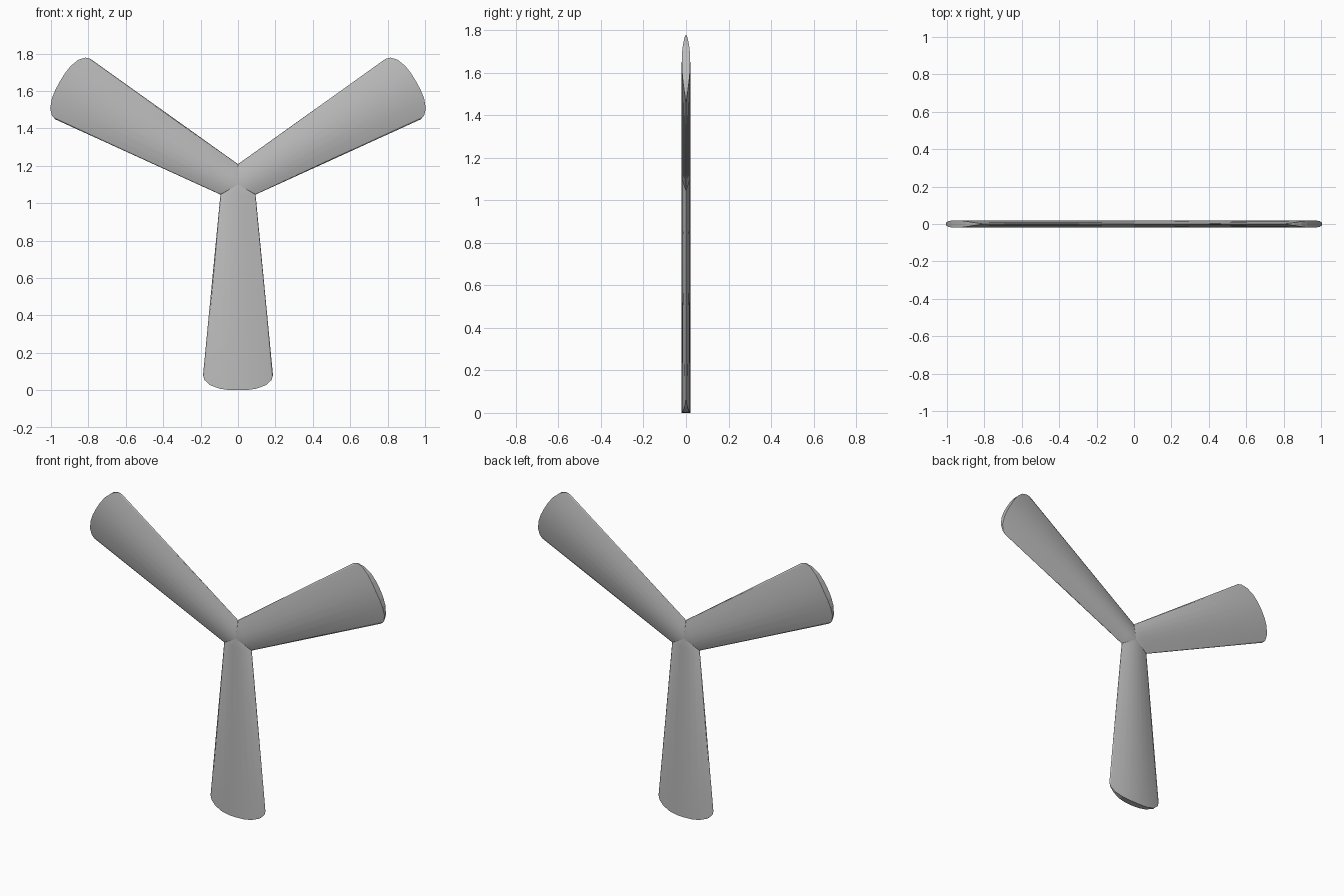
import bpy, bmesh, math
from mathutils import Matrix, Vector

cube = bpy.data.objects.get("Cube")
if cube:
    bpy.data.objects.remove(cube)

HUB_Z = 1.1        # height of the hub centre
THICK = 0.02       # half thickness along the ridge
STATIONS = [-1, -0.96, -0.8, -0.53, -0.27, 0, 0.27, 0.53, 0.8, 0.96, 1]

grey = bpy.data.materials.new("plain grey")
grey.use_nodes = True
colour = (0.5, 0.5, 0.5, 1)
grey.diffuse_color = colour
grey.node_tree.nodes["Principled BSDF"].inputs["Base Color"].default_value = colour

bm = bmesh.new()


def row(turn, half_width, radius, side):
    """One lens-shaped half section across an arm."""
    verts = []
    for t in STATIONS:
        y = side * THICK * (1 - t * t)
        p = turn @ Vector((t * half_width, y, -radius(t)))
        verts.append(bm.verts.new(p + Vector((0, 0, HUB_Z))))
    return verts


def strip(a, b, smooth=True):
    """Bridge two rows, skipping the zero-width ends."""
    for i in range(len(a) - 1):
        quad = [a[i], a[i + 1], b[i + 1], b[i]]
        f = bm.faces.new(quad)
        f.smooth = smooth


def root(t):
    return 0.054


def tip(t):
    return 1.02 + 0.08 * math.sqrt(1 - abs(t) ** 2.6)


# Front and back hub centres
centres = {s: bm.verts.new((0, s * THICK, HUB_Z)) for s in (-1, 1)}

# Three arms, each with two curved faces, a tip wall and its share of the hub
for k in range(3):
    turn = Matrix.Rotation(math.radians(120 * k), 3, 'Y')
    tips = []
    for side in (-1, 1):
        inner = row(turn, 0.094, root, side)
        outer = row(turn, 0.187, tip, side)
        strip(inner, outer)
        for a, b in zip(inner, inner[1:]):
            bm.faces.new((a, b, centres[side])).smooth = True
        tips.append(outer)
    strip(tips[0], tips[1], smooth=False)

bmesh.ops.remove_doubles(bm, verts=bm.verts, dist=0.0004)
bmesh.ops.dissolve_degenerate(bm, edges=bm.edges, dist=0.0001)
bmesh.ops.recalc_face_normals(bm, faces=bm.faces)

# Keep the rim of each tip wall crisp
for e in bm.edges:
    if any(not f.smooth for f in e.link_faces) and any(f.smooth for f in e.link_faces):
        e.smooth = False

mesh = bpy.data.meshes.new("three_arm_blade")
bm.to_mesh(mesh)
bm.free()
mesh.materials.append(grey)
blade = bpy.data.objects.new("three_arm_blade", mesh)
bpy.context.collection.objects.link(blade)
